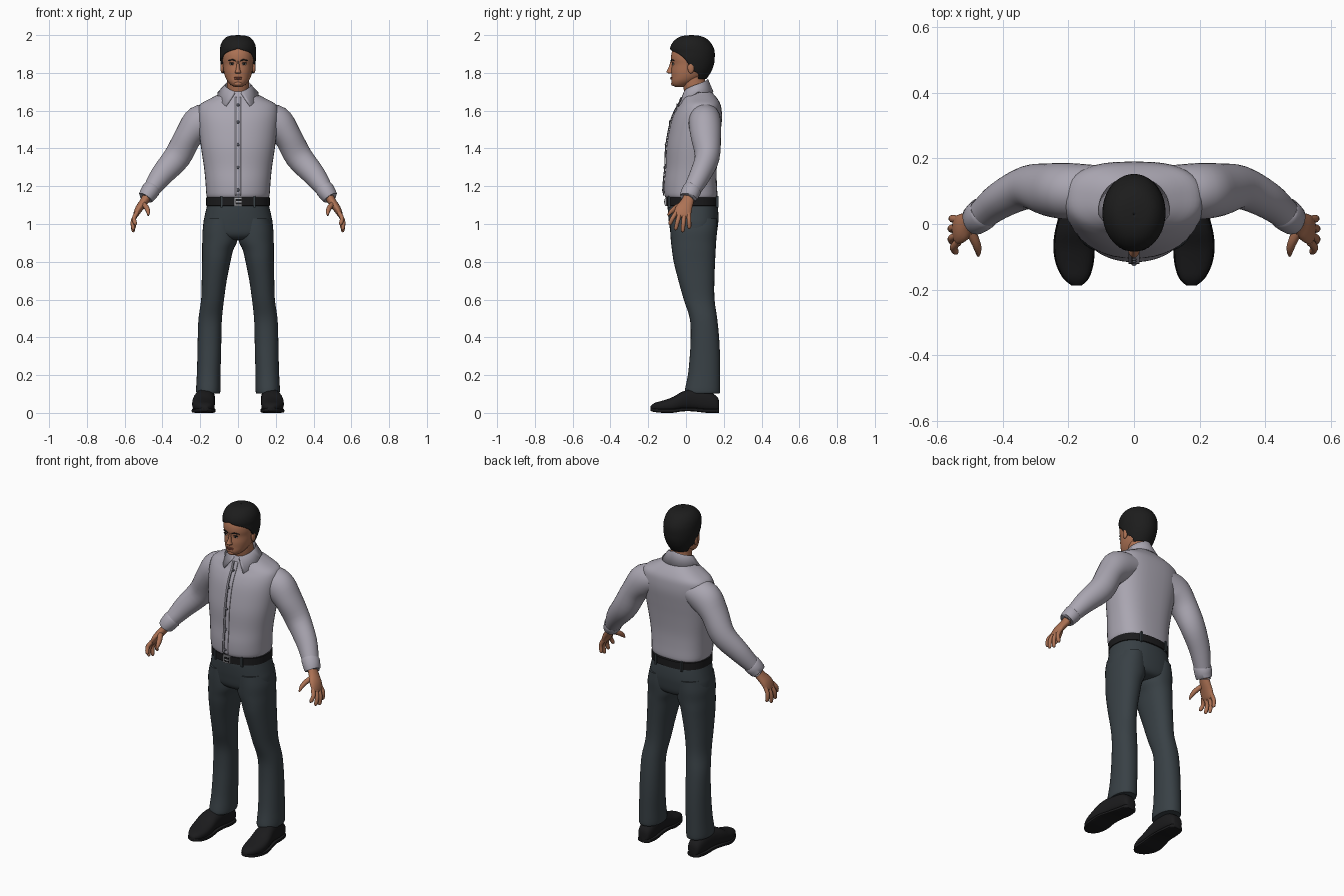
import bpy, bmesh, math
from mathutils import Vector

def material(name, r, g, b):
    m = bpy.data.materials.new(name)
    m.diffuse_color = (r, g, b, 1)
    return m

SKIN = material("skin", 0.42, 0.17, 0.09)
HAIR = material("black_hair", 0.012, 0.012, 0.012)
SHIRT = material("pale_grey_shirt", 0.40, 0.38, 0.44)
SEAM = material("shirt_seam", 0.10, 0.10, 0.12)
CLOTH = material("slate_trousers", 0.040, 0.052, 0.060)
LEATHER = material("black_leather", 0.011, 0.011, 0.012)
METAL = material("buckle_metal", 0.40, 0.40, 0.42)
LIPS = material("lips", 0.25, 0.075, 0.05)
WHITE = material("eye_white", 0.60, 0.55, 0.50)

def smooth(table, k=4):
    """Catmull-Rom interpolation between the rows of a table."""
    out = []
    for i in range(len(table) - 1):
        p0, p1, p2 = table[max(i - 1, 0)], table[i], table[i + 1]
        p3 = table[min(i + 2, len(table) - 1)]
        for s in range(k):
            t = s / k
            out.append([0.5 * (2 * b + (c - a) * t + (2 * a - 5 * b + 4 * c - d) * t * t
                        + (3 * b - a - 3 * c + d) * t ** 3)
                        for a, b, c, d in zip(p0, p1, p2, p3)])
    return out + [list(table[-1])]

def loft(name, rings, mat, closed=True, caps=True, mirror=False, thick=0):
    bm = bmesh.new()
    rows = [[bm.verts.new(p) for p in r] for r in rings]
    n = len(rows[0])
    for a, b in zip(rows, rows[1:]):
        for i in range(n if closed else n - 1):
            j = (i + 1) % n
            bm.faces.new((a[i], a[j], b[j], b[i]))
    if closed and caps:
        bm.faces.new(rows[0])
        bm.faces.new(rows[-1])
    bmesh.ops.remove_doubles(bm, verts=bm.verts, dist=0.0002)
    bmesh.ops.recalc_face_normals(bm, faces=bm.faces)
    return finish(name, bm, mat, mirror, thick)

def finish(name, bm, mat, mirror=False, thick=0):
    me = bpy.data.meshes.new(name)
    bm.to_mesh(me)
    bm.free()
    me.materials.append(mat)
    ob = bpy.data.objects.new(name, me)
    bpy.context.collection.objects.link(ob)
    if thick:
        s = ob.modifiers.new("thickness", 'SOLIDIFY')
        s.thickness, s.offset = thick, 0
    if mirror:
        ob.modifiers.new("mirror", 'MIRROR')
    return ob

def pw(v, e):
    return math.copysign(abs(v) ** e, v)

def oval(z, front, back, w, cx=0, sq=2.0, sqb=2.0, n=40, a0=0.0):
    """Horizontal ring; angle 0 faces front; a0 leaves an opening at the front."""
    cy, pts = (front + back) / 2, []
    for i in range(n if a0 is None else n + 1):
        o = a0 or 0
        a = o + (2 * math.pi - 2 * o) * i / n
        c, s = math.cos(a), math.sin(a)
        e = 2 / (sq if c > 0 else sqb)
        pts.append((cx + w * pw(s, e), cy - (back - front) / 2 * pw(c, e), z))
    return pts

def sweep(name, table, mat, k=4, n=20, mirror=True):
    """Tube along x, y, z with radii across (towards y) and through."""
    rows, rings = smooth(table, k), []
    P = [Vector(r[:3]) for r in rows]
    for i, r in enumerate(rows):
        t = (P[min(i + 1, len(P) - 1)] - P[max(i - 1, 0)]).normalized()
        u = Vector((0, 1, 0))
        u = (u - t * t.dot(u)).normalized()
        v = t.cross(u)
        rings.append([P[i] + u * r[3] * math.cos(2 * math.pi * j / n)
                      + v * r[4] * math.sin(2 * math.pi * j / n) for j in range(n)])
    return loft(name, rings, mat, mirror=mirror)

def ball(name, loc, size, mat, mirror=True):
    bm = bmesh.new()
    bmesh.ops.create_uvsphere(bm, u_segments=16, v_segments=10, radius=1)
    for v in bm.verts:
        v.co = Vector([l + c * s for l, c, s in zip(loc, v.co, size)])
    return finish(name, bm, mat, mirror)

def box(name, loc, size, mat, mirror=False):
    bm = bmesh.new()
    bmesh.ops.create_cube(bm, size=1)
    for v in bm.verts:
        v.co = Vector([l + c * s for l, c, s in zip(loc, v.co, size)])
    return finish(name, bm, mat, mirror)

# Shirt body: z, front, back, half width
body = smooth([(1.138, -.098, .158, .158), (1.152, -.114, .166, .167), (1.22, -.116, .163, .172),
               (1.30, -.108, .163, .180), (1.40, -.104, .172, .195), (1.48, -.092, .182, .205),
               (1.55, -.076, .190, .212), (1.60, -.056, .189, .212), (1.635, -.036, .182, .198),
               (1.665, -.024, .165, .145), (1.695, -.012, .140, .090), (1.715, .0, .125, .068)])
loft("shirt_body", [oval(*r, sq=2.1, sqb=2.7, a0=None) for r in body], SHIRT)

# Placket, seam and buttons follow the front line of the body
front_line = [r for r in body if 1.15 < r[0] < 1.68]
for name, x0, x1, out, mat in (("placket", -.017, .017, .003, SHIRT), ("placket_seam", -.008, -.004, .0055, SEAM)):
    loft(name, [[(x0, r[1] - out, r[0]), (x1, r[1] - out, r[0])] for r in front_line],
         mat, closed=False, thick=.004)
for z in (1.18, 1.30, 1.42, 1.54, 1.63):
    y = min(body, key=lambda r: abs(r[0] - z))[1]
    ball("button", (0, y - .006, z), (.008, .005, .008), SEAM, mirror=False)

# Collar: folded band open at the front
inner, outer, stand = [], [], []
for i in range(41):
    f = i / 40
    a, b = (math.radians(o) + (2 * math.pi - 2 * math.radians(o)) * f for o in (14, 36))
    u = 1 - abs(2 * f - 1)
    s = min(1, u / .45)
    stand.append((.064 * math.sin(a), .05 - .06 * math.cos(a), 1.66 + .04 * u))
    inner.append((.070 * math.sin(a), .05 - .066 * math.cos(a), 1.688 + .078 * u ** .7))
    outer.append((.106 * math.sin(b), .042 - .100 * math.cos(b), 1.622 + .075 * s))
loft("collar", [stand, inner, outer], SHIRT, closed=False, thick=.008)

# Sleeves and cuffs
sweep("sleeve", [(.12, .10, 1.565, .080, .075), (.20, .10, 1.535, .086, .093), (.262, .105, 1.465, .080, .074),
                 (.322, .112, 1.355, .066, .072), (.403, .075, 1.26, .056, .060),
                 (.462, .030, 1.178, .046, .044), (.478, .018, 1.155, .042, .040)], SHIRT, n=32)
sweep("cuff", [(.456, .036, 1.188, .046, .044), (.460, .032, 1.182, .051, .049),
               (.486, .012, 1.143, .047, .043), (.488, .011, 1.140, .040, .036)], SHIRT, k=2, n=32)

# Hands
sweep("palm", [(.472, .022, 1.160, .028, .024), (.500, .006, 1.115, .034, .022), (.525, -.012, 1.080, .044, .020),
               (.541, -.020, 1.048, .043, .014), (.545, -.022, 1.036, .032, .008)], SKIN)
for base_y, tip in ((-.054, (.545, -.088, .995)), (-.032, (.557, -.056, .968)),
                    (-.008, (.557, -.018, .957)), (.014, (.552, .018, .975))):
    b, t = Vector((.536, base_y, 1.058)), Vector(tip)
    m = b.lerp(t, .5) + Vector((.010, 0, .004))
    sweep("finger", [(*b, .012, .012), (*m, .0115, .0115), (*b.lerp(t, .9), .010, .010), (*t, .003, .003)], SKIN, n=10)
sweep("thumb", [(.505, -.012, 1.110, .016, .014), (.485, -.050, 1.088, .015, .014),
                (.476, -.078, 1.066, .012, .011), (.475, -.097, 1.045, .004, .004)], SKIN, n=10)

# Trousers: hips, then legs as z, inner x, outer x, front, back
hips = smooth([(1.13, -.094, .160, .157), (1.09, -.097, .168, .166), (1.04, -.094, .172, .177),
               (1.0, -.089, .170, .184), (.95, -.080, .162, .180), (.925, -.06, .145, .13), (.915, -.03, .11, .06)])
loft("trouser_hips", [oval(*r, sq=2.3, sqb=2.4, a0=None) for r in hips], CLOTH)
legs = smooth([(1.03, .012, .172, -.085, .165), (.97, .002, .187, -.084, .165), (.91, .004, .189, -.080, .160),
               (.86, .026, .190, -.074, .157), (.80, .040, .190, -.065, .154), (.70, .060, .192, -.040, .150),
               (.60, .074, .195, -.012, .151), (.50, .085, .209, .020, .165), (.40, .088, .213, .025, .175),
               (.30, .090, .215, .020, .180), (.20, .093, .218, .010, .181), (.12, .093, .222, -.006, .181),
               (.103, .097, .218, -.002, .177)])
loft("trouser_leg", [oval(z, f, b, (o - i) / 2, (o + i) / 2, 2.2, 2.2, 32, None)
                     for z, i, o, f, b in legs], CLOTH, mirror=True)

# Belt with loops and buckle
loft("belt", [oval(z, -.104 + d, .173 - d, .169 - d, sq=2.2, sqb=2.4, a0=None)
              for z, d in ((1.094, .012), (1.097, 0), (1.139, 0), (1.143, .012))], LEATHER)
box("buckle_frame", (0, -.106, 1.118), (.044, .012, .044), METAL)
box("buckle_inside", (.003, -.110, 1.118), (.030, .007, .030), LEATHER)
box("buckle_pin", (.004, -.113, 1.118), (.028, .005, .006), METAL)
box("front_belt_loop", (.088, -.088, 1.118), (.011, .012, .060), CLOTH, True)
box("back_belt_loop", (.085, .166, 1.118), (.011, .012, .060), CLOTH, True)

# Shoes: y, centre x, half width, height, lift of the sole
shoe = smooth([(.176, .165, .016, .055, .0), (.165, .165, .036, .085, .0), (.11, .167, .046, .120, .0),
               (.04, .173, .050, .128, .008), (-.02, .181, .057, .112, .008), (-.07, .183, .060, .084, .0),
               (-.12, .181, .055, .066, .0), (-.165, .177, .037, .053, .004), (-.188, .175, .012, .036, .010)], 3)
def shoe_rings(grow, low, high):
    rings = []
    for y, x, w, h, lift in shoe:
        z0, z1 = lift + low, (high + lift * .6 if high else h)
        rings.append([(x + (w + grow) * pw(math.cos(a), .8), y,
                       (z0 + z1) / 2 + (z1 - z0) / 2 * pw(math.sin(a), .35 if high else .8))
                      for a in (2 * math.pi * j / 24 for j in range(24))])
    return rings
loft("shoe_upper", shoe_rings(0, .006, 0), LEATHER, mirror=True)
loft("shoe_sole", shoe_rings(.003, 0, .022), LEATHER, mirror=True)

# Neck and head
sweep("neck", [(0, .060, 1.64, .060, .060), (0, .052, 1.70, .060, .058), (0, .042, 1.75, .060, .058),
               (0, .040, 1.80, .060, .058)], SKIN, n=32, mirror=False)
head = smooth([(1.726, -.058, -.012, .018), (1.735, -.071, .020, .036), (1.755, -.077, .060, .055),
               (1.780, -.077, .095, .068), (1.81, -.078, .118, .076), (1.845, -.075, .130, .080),
               (1.875, -.079, .135, .084), (1.91, -.075, .132, .083), (1.95, -.056, .112, .070),
               (1.975, -.025, .080, .044), (1.98, .0, .05, .015)])
loft("head", [oval(*r, sq=2.15, a0=None) for r in head], SKIN)

# Hair: z, front, back, half width, front opening in degrees
hair = smooth([(1.995, .028, .030, .001, 0), (1.991, -.015, .072, .044, 0), (1.978, -.046, .105, .068, 0),
               (1.955, -.069, .128, .084, 0), (1.930, -.079, .142, .090, 0), (1.908, -.077, .147, .091, 42),
               (1.880, -.078, .147, .091, 66), (1.850, -.075, .144, .087, 78), (1.820, -.072, .134, .082, 88),
               (1.795, -.070, .121, .075, 115), (1.770, -.060, .104, .066, 122)])
loft("hair", [oval(z, f, b, w, a0=math.radians(max(0, a))) for z, f, b, w, a in hair],
     HAIR, closed=False, thick=.010)

# Face
nose = smooth([(1.862, -.082, -.06, .006), (1.835, -.090, -.06, .008), (1.812, -.101, -.06, .013),
               (1.803, -.102, -.06, .017), (1.796, -.090, -.06, .012)], 3)
loft("nose", [oval(*r, n=16, a0=None) for r in nose], SKIN)
ball("ear", (.084, .026, 1.828), (.009, .018, .031), SKIN)
ball("eye", (.032, -.0675, 1.846), (.013, .006, .0055), WHITE)
ball("iris", (.032, -.072, 1.846), (.005, .003, .005), HAIR)
ball("upper_eyelid", (.032, -.069, 1.852), (.015, .006, .003), HAIR)
sweep("eyebrow", [(.013, -.079, 1.864, .003, .003), (.030, -.075, 1.869, .004, .004),
                  (.053, -.062, 1.864, .002, .002)], HAIR, n=8)
ball("upper_lip", (0, -.076, 1.775), (.023, .007, .0035), LIPS, False)
ball("lower_lip", (0, -.076, 1.768), (.019, .008, .0045), LIPS, False)
ball("chin", (0, -.066, 1.743), (.022, .013, .013), SKIN, False)

bpy.ops.object.select_all(action='SELECT')
bpy.context.view_layer.objects.active = bpy.data.objects["head"]
bpy.ops.object.shade_smooth_by_angle(angle=math.radians(50))
